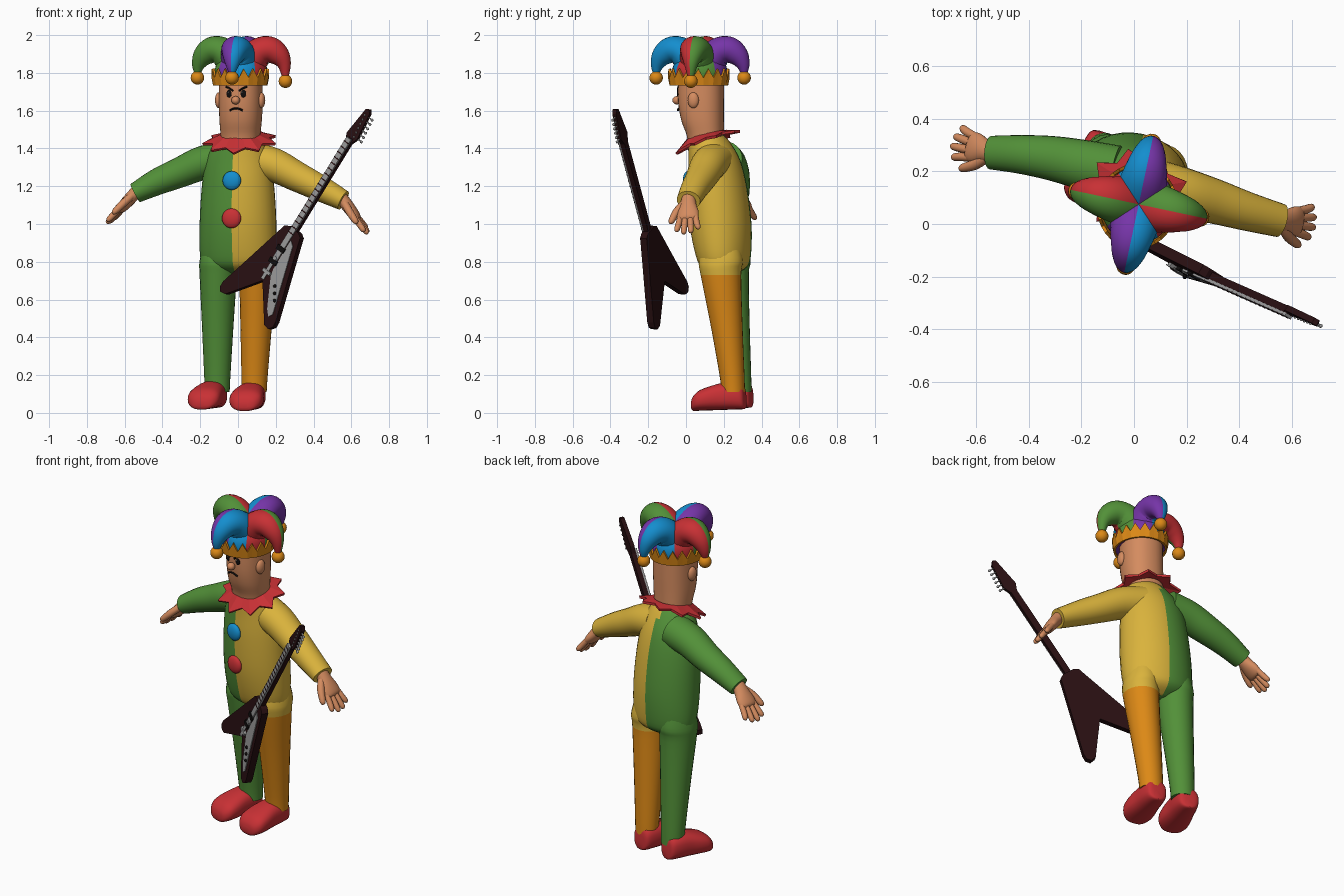
import bpy, bmesh, math
from mathutils import Vector as Vec

if "Cube" in bpy.data.objects:
    bpy.data.objects.remove(bpy.data.objects["Cube"])

YAW = math.radians(-12)
U = Vec((math.cos(YAW), math.sin(YAW), 0))     # figure's sideways axis
V = Vec((-math.sin(YAW), math.cos(YAW), 0))    # figure's backward axis
Z = Vec((0, 0, 1))

COL = dict(green=(.085, .28, .04), yellow=(.70, .45, .045), orange=(.72, .25, .008),
           red=(.58, .03, .035), blue=(.007, .27, .62), purple=(.18, .035, .39),
           skin=(.66, .26, .115), dark_wood=(.022, .005, .006), grey=(.32, .32, .32),
           black=(.005, .004, .004))
MAT = {}
for k, c in COL.items():
    MAT[k] = bpy.data.materials.new(k)
    MAT[k].diffuse_color = (*c, 1)


def make(name, verts, faces, cols, rule=None, smooth=True, thick=0):
    me = bpy.data.meshes.new(name)
    me.from_pydata([tuple(v) for v in verts], [], faces)
    for c in cols:
        me.materials.append(MAT[c])
    if rule:
        for p in me.polygons:
            p.material_index = rule(p.center, p.index)
    bm = bmesh.new()
    bm.from_mesh(me)
    bmesh.ops.recalc_face_normals(bm, faces=bm.faces)
    bm.to_mesh(me)
    bm.free()
    ob = bpy.data.objects.new(name, me)
    bpy.context.collection.objects.link(ob)
    if thick:
        m = ob.modifiers.new("thickness", 'SOLIDIFY')
        m.thickness, m.offset = thick, 0
    if smooth:
        bpy.ops.object.select_all(action='DESELECT')
        ob.select_set(True)
        bpy.context.view_layer.objects.active = ob
        bpy.ops.object.shade_smooth_by_angle(angle=math.radians(45))
    return ob


def curve(pts, n):
    """Catmull-Rom interpolation of equal-length tuples."""
    out = []
    for i in range(len(pts) - 1):
        a, b, c, d = pts[max(i - 1, 0)], pts[i], pts[i + 1], pts[min(i + 2, len(pts) - 1)]
        for k in range(n):
            t = k / n
            out.append([.5 * (2*q + (r-p)*t + (2*p-5*q+4*r-s)*t*t + (3*q-p-3*r+s)*t**3)
                        for p, q, r, s in zip(a, b, c, d)])
    return out + [list(pts[-1])]


def tube(name, pts, ref, cols, rule=None, up=None, n=24, sub=4, power=2.0):
    """Loft of oval rings through (x, y, z, radius along ref, radius across)."""
    P = curve(pts, sub)
    verts, faces = [], []
    for i, p in enumerate(P):
        t = up or (Vec(P[min(i+1, len(P)-1)][:3]) - Vec(P[max(i-1, 0)][:3])).normalized()
        a = (ref - t * ref.dot(t)).normalized()
        b = t.cross(a)
        for j in range(n):
            c, s = math.cos(math.tau*j/n), math.sin(math.tau*j/n)
            c, s = (math.copysign(abs(q)**(2/power), q) for q in (c, s))
            verts.append(Vec(p[:3]) + a*c*max(p[3], .002) + b*s*max(p[4], .002))
    for i in range(len(P) - 1):
        for j in range(n):
            k = (j + 1) % n
            faces.append((i*n+j, i*n+k, (i+1)*n+k, (i+1)*n+j))
    faces += [tuple(range(n)), tuple(range((len(P)-1)*n, len(P)*n))]
    return make(name, verts, faces, cols, rule, True)


def ball(name, loc, radii, col, axes=(U, V, Z), seg=20):
    bm = bmesh.new()
    bmesh.ops.create_uvsphere(bm, u_segments=seg, v_segments=seg//2, radius=1)
    vs = [Vec(loc) + sum((axes[k]*v.co[k]*radii[k] for k in range(3)), Vec()) for v in bm.verts]
    fs = [tuple(v.index for v in f.verts) for f in bm.faces]
    bm.free()
    return make(name, vs, fs, [col])


# Torso: two-coloured suit split down the middle
tube("torso", [(0, .205, .735, .10, .05), (0, .203, .77, .175, .115), (0, .198, .83, .203, .143),
               (0, .183, 1.0, .205, .162), (0, .166, 1.2, .193, .155), (0, .15, 1.34, .172, .135),
               (.008, .125, 1.43, .13, .11), (.012, .11, 1.47, .10, .09)], U, ["green", "yellow"],
     lambda c, i: int((c - Vec((0, .17, 0))).dot(U) > 0), up=Z, n=32)

# Legs
for nm, cols, x0, y0, x1, y1 in (("left", ["green", "green"], -.11, .285, -.105, .225),
                                 ("right", ["orange", "yellow"], .086, .25, .105, .185)):
    pts = [(x0 + (x1-x0)*t, y0 + (y1-y0)*t, z, a, b) for t, z, a, b in (
        (0, .11, .066, .062), (.1, .2, .07, .066), (.55, .47, .084, .085), (1, .73, .098, .108),
        (1, .80, .098, .118), (.95, .88, .08, .10))]
    tube(nm + "_leg", pts, U, cols, lambda c, i: int(c.z > .73), up=Z)

# Shoes
for nm, hx, hy, z0, ang in (("left", -.108, .348, .018, -6), ("right", .09, .315, .01, 0)):
    a = math.radians(ang)
    d = -V * math.cos(a) + U * math.sin(a)
    side = d.cross(Z)
    pts = []
    for s, h, w in ((0, .05, .025), (.012, .125, .055), (.06, .145, .07), (.13, .142, .078),
                    (.2, .125, .088), (.25, .105, .085), (.28, .075, .06), (.29, .03, .025)):
        p = Vec((hx, hy, z0 + max(h/2, .03) + .01*(1 - s/.29))) + d*s
        pts.append((*p, w, h/2))
    tube(nm + "_shoe", pts, side, ["red"], up=d, power=2.5)

# Arms and hands
ARMS = (("left", "green", [(-.07, .2, 1.345, .10, .095), (-.19, .225, 1.322, .095, .09),
                           (-.31, .25, 1.272, .085, .08), (-.43, .265, 1.222, .074, .07),
                           (-.545, .272, 1.163, .064, .054)], Vec((-.66, .2, -.72))),
        ("right", "yellow", [(.07, .15, 1.34, .10, .095), (.19, .118, 1.312, .095, .09),
                             (.31, .085, 1.252, .085, .08), (.43, .048, 1.192, .074, .07),
                             (.558, .013, 1.125, .064, .054)], Vec((.60, -.03, -.80))))
for nm, col, pts, d in ARMS:
    tube(nm + "_sleeve", pts, V, [col])
    d = d.normalized()
    w = (-V - d * (-V).dot(d)).normalized()      # thumb side
    o = Vec(pts[-1][:3]) - d*.02

    def at(along, across, r, rt=None):
        return (*(o + d*along + w*across), r, rt or r)
    tube(nm + "_palm", [at(0, 0, .036, .033), at(.05, 0, .043, .033), at(.10, 0, .057, .03),
                        at(.135, 0, .056, .024), at(.15, 0, .045, .012)], w, ["skin"])
    for k in range(4):
        q, ln = k - 1.5, (.215, .236, .24, .222)[k]
        tube(f"{nm}_finger_{k+1}", [at(.11, q*.026, .015), at(.17, q*.032, .0165),
                                    at(ln-.012, q*.038, .014), at(ln, q*.039, .004)],
             w, ["skin"], n=12, sub=3)
    tube(nm + "_thumb", [at(.04, .025, .02), at(.09, .062, .0205), at(.15, .088, .016),
                         at(.165, .092, .004)], w, ["skin"], n=12, sub=3)

# Head with ears and nose
HC, RX, RY, PW = Vec((.015, .08, 0)), .114, .12, 2.3
tube("head", [(.012, .11, 1.40, .10, .095), (.013, .103, 1.47, .104, .098),
              (.014, .088, 1.55, .111, .112), (.015, .08, 1.65, RX, RY),
              (.015, .078, 1.80, .114, .12)], U, ["skin"], up=Z, n=32, power=PW)


def face(u, z, off=0):
    return HC + U*u - V*(RY*(1 - abs(u/RX)**PW)**(1/PW) + off) + Z*z


ball("nose", face(0, 1.655, .012), (.023, .023, .022), "skin")
for s, nm in ((-1, "left"), (1, "right")):
    ball(nm + "_ear", HC + U*s*.115 - V*.018 + Z*1.655, (.02, .03, .042), "skin")
    ball(nm + "_eye", face(s*.037, 1.69), (.017, .006, .02), "black")
    ball(nm + "_eye_glint", face(s*.037 - .005, 1.697, .005), (.004, .003, .004), "grey", seg=8)
    tube(nm + "_eyebrow", [(*face(s*u, z, .002), .005, .005) for u, z in
                           ((.016, 1.704), (.036, 1.718), (.058, 1.727))], Z, ["black"], n=8)
tube("mouth", [(*face(u, 1.612 - 9*u*u, .001), .005, .005) for u in (-.035, -.02, 0, .02, .035)],
     Z, ["black"], n=8)


def zigzag(name, c, n, lo, hi, col, thick):
    """Band between two rings; lo and hi give (u, v, z) from angle and parity."""
    vs = []
    for f in (lo, hi):
        for j in range(n):
            u, v, z = f(math.tau*j/n - math.pi/2, j % 2)
            vs.append(Vec(c) + U*u + V*v + Z*z)
    fs = [(j, (j+1) % n, n + (j+1) % n, n + j) for j in range(n)]
    return make(name, vs, fs, [col], None, False, thick)


# Pointed collar and hat band
def collar_out(a, odd):
    r = .76 if odd else 1
    v = .17*r*math.sin(a)
    return .20*r*math.cos(a), v, 1.432 + .36*v + (.012 if odd else 0)


zigzag("collar", (.012, .115, 0), 18, lambda a, o: (.098*math.cos(a), .1*math.sin(a), 1.472 + .2*.1*math.sin(a)),
       collar_out, "red", .014)
zigzag("hat_band", (.012, .068, 0), 36, lambda a, o: (.138*math.cos(a), .15*math.sin(a), 1.735),
       lambda a, o: (.147*math.cos(a), .158*math.sin(a), 1.775 if o else 1.822), "orange", .012)

# Hat: four drooping horns, each split into two colours, with bells
C = Vec((.018, .075, 0))
OCT = ["blue", "red", "green", "purple"]


def octant(c, i):
    p = c - C
    return int((math.atan2(p.dot(V), p.dot(U)) + math.pi/2) % math.pi / (math.pi/4)) % 4


tube("hat_base", [(.014, .07, 1.745, .134, .146), (.016, .072, 1.82, .138, .146),
                  (.018, .075, 1.88, .11, .11), (.018, .075, 1.92, .04, .04)],
     U, OCT, octant, up=Z, n=32)
HORNS = (("front", -V, "purple", "blue"), ("right", U, "red", "green"),
         ("back", V, "purple", "blue"), ("left", -U, "red", "green"))
for nm, d, c0, c1 in HORNS:
    t = Z.cross(d)
    dz = -.018 if nm == "right" else 0
    prof = ((.02, 1.82, .10, .10), (.065, 1.88, .095, .085), (.115, 1.918, .085, .075),
            (.165, 1.918, .073, .070), (.208, 1.886, .056, .056), (.232, 1.842, .036, .036),
            (.238, 1.80 + dz, .018, .018))
    tube(nm + "_horn", [(*(C + d*r + Z*z), a, b) for r, z, a, b in prof], t, [c0, c1],
         lambda c, i, t=t: int((c - C).dot(t) > 0))
    ball(nm + "_bell", C + d*.238 + Z*(1.774 + dz), (.036, .036, .036), "orange")

# Buttons
ball("upper_button", Vec((0, .162, 1.23)) - V*.158, (.05, .022, .05), "blue")
ball("lower_button", Vec((0, .18, 1.03)) - V*.166, (.052, .022, .052), "red")

# V-shaped guitar in its own frame: B across, A along the neck, F out of the front
W1, W2, TIP = Vec((-.075, -.01, .65)), Vec((.17, -.168, .45)), Vec((.69, -.372, 1.60))
M = (W1 + W2) / 2
A = (TIP - M).normalized()
B = (W2 - W1)
B = (B - A*B.dot(A)).normalized()
F = B.cross(A)


def plate(name, outline, f0, f1, col):
    n = len(outline)
    vs = [M + B*t + A*s + F*f for f in (f0, f1) for t, s in outline]
    fs = [tuple(range(n)), tuple(range(n, 2*n))]
    fs += [(j, (j+1) % n, n + (j+1) % n, n + j) for j in range(n)]
    return make(name, vs, fs, [col], None, False)


def bar(name, t, s, w, h, f0, f1, col):
    return plate(name, [(t-w, s-h), (t+w, s-h), (t+w, s+h), (t-w, s+h)], f0, f1, col)


half = [(.035, .505), (.06, .49), (.07, .455), (.13, .26), (.197, .045), (.198, .012), (.18, -.01), (.148, -.005)]
plate("guitar_body", half + [(0, .18)] + [(-t, s) for t, s in reversed(half)], -.02, .02, "dark_wood")
plate("pickguard", [(.022, .45), (.05, .43), (.16, .07), (.145, .045), (.115, .075), (.03, .23), (.022, .27)],
      .02, .025, "grey")
bar("guitar_neck", 0, .76, .018, .33, -.012, .016, "dark_wood")
bar("fretboard", 0, .70, .016, .385, .012, .028, "grey")
for k in range(18):
    bar(f"fret_{k+1}", 0, 1.06 - k*.034, .0165, .003, .025, .0295, "dark_wood")
for k, s in enumerate((.30, .38)):
    bar(f"pickup_{k+1}", 0, s, .026, .013, .02, .034, "black")
bar("bridge", 0, .235, .026, .009, .02, .036, "grey")
bar("strings", 0, .26, .010, .07, .029, .033, "grey")
plate("headstock", [(-.018, 1.06), (.018, 1.06), (.038, 1.105), (.022, 1.255), (.006, 1.275),
                    (-.012, 1.265), (-.036, 1.10)], -.012, .012, "dark_wood")
for k in range(3):
    ball(f"knob_{k+1}", M + B*(.085 + .022*k) + A*(.2 - .032*k) + F*.028, (.009, .009, .009), "black", seg=10)
for k in range(6):
    s, e = 1.105 + k*.026, .036 - k*.0026
    bar(f"tuner_post_{k+1}", e + .008, s, .014, .003, -.004, .004, "grey")
    ball(f"tuner_peg_{k+1}", M + B*(e + .026) + A*s, (.008, .008, .008), "grey", seg=8)
    ball(f"string_post_{k+1}", M + B*(e - .02) + A*s + F*.014, (.005, .005, .007), "grey", seg=8)

for m in bpy.data.materials:
    if m.users and not m.is_grease_pencil:
        m.use_nodes = True
        m.node_tree.nodes["Principled BSDF"].inputs["Base Color"].default_value = m.diffuse_color
